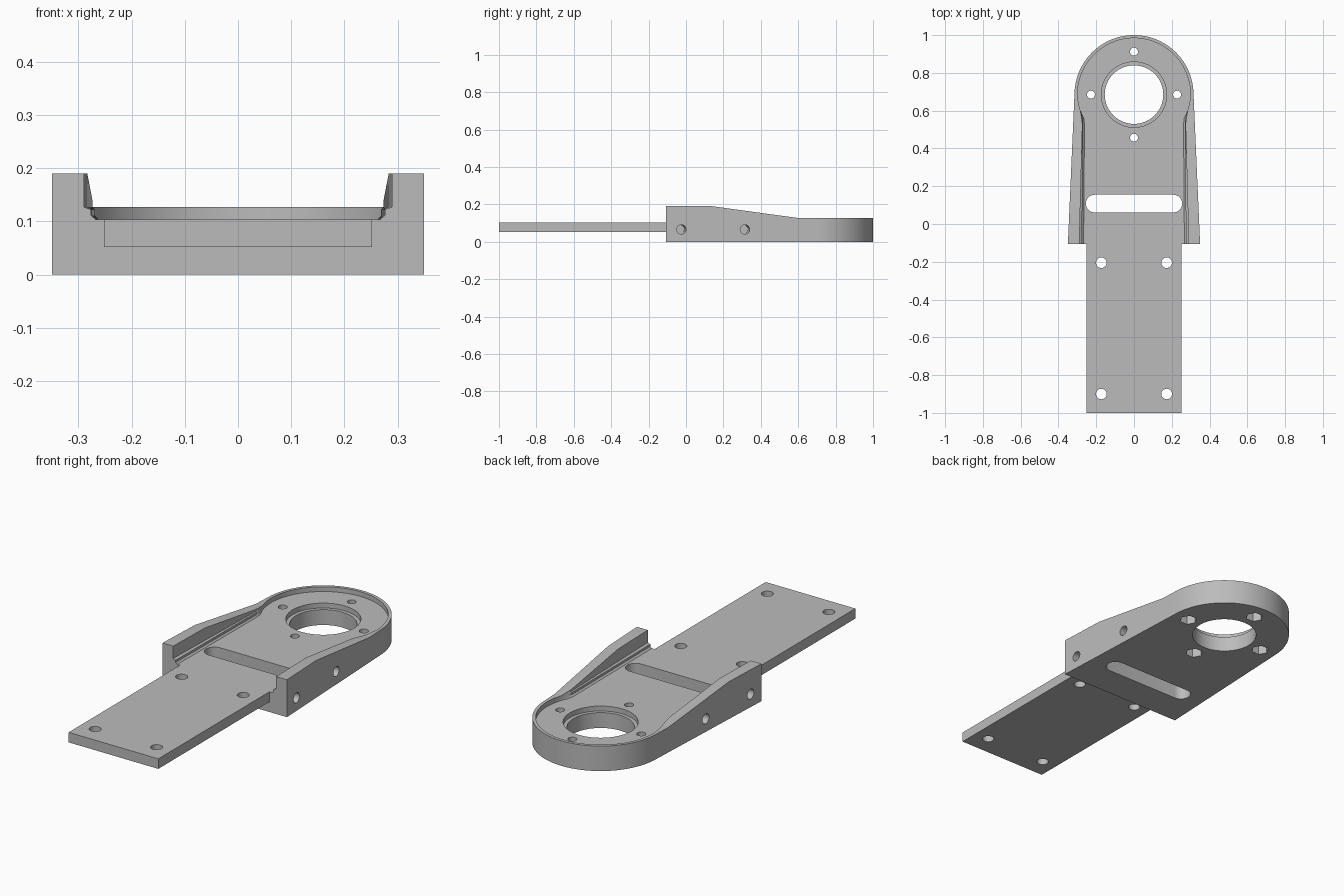
import bpy, bmesh, math
from mathutils import Matrix, Vector

cube = bpy.data.objects.get("Cube")
if cube:
    bpy.data.objects.remove(cube, do_unlink=True)

grey = bpy.data.materials.new("plain grey")
grey.use_nodes = True
colour = (0.5, 0.5, 0.5, 1)
grey.diffuse_color = colour
grey.node_tree.nodes["Principled BSDF"].inputs["Base Color"].default_value = colour

FRONT, FLOOR, HEAD_Y, HEAD_R = -0.107, 0.103, 0.685, 0.315


def loft(name, rings, matrix=Matrix()):
    """Closed solid through rings of (outline, height)."""
    bm = bmesh.new()
    loops = [[bm.verts.new((x, y, z)) for x, y in pts] for pts, z in rings]
    bm.faces.new(loops[0])
    bm.faces.new(loops[-1])
    for low, high in zip(loops, loops[1:]):
        for i in range(len(low)):
            j = (i + 1) % len(low)
            bm.faces.new((low[i], low[j], high[j], high[i]))
    bmesh.ops.recalc_face_normals(bm, faces=bm.faces)
    bm.transform(matrix)
    mesh = bpy.data.meshes.new(name)
    bm.to_mesh(mesh)
    bm.free()
    obj = bpy.data.objects.new(name, mesh)
    bpy.context.collection.objects.link(obj)
    mesh.materials.append(grey)
    return obj


def prism(name, pts, z0, z1, matrix=Matrix()):
    return loft(name, [(pts, z0), (pts, z1)], matrix)


def arc(cx, cy, r, start, end, steps):
    angles = [math.radians(start + (end - start) * i / steps) for i in range(steps + 1)]
    return [(cx + r * math.cos(a), cy + r * math.sin(a)) for a in angles]


def circle(cx, cy, r, sides=32):
    return arc(cx, cy, r, 0, 360, sides)[:-1]


def combine(target, tools, operation="DIFFERENCE"):
    """Apply boolean tools to the target, then discard them."""
    for tool in tools:
        mod = target.modifiers.new("cut", "BOOLEAN")
        mod.operation, mod.solver, mod.object = operation, "EXACT", tool
        tool.hide_render = True
    graph = bpy.context.evaluated_depsgraph_get()
    mesh = bpy.data.meshes.new_from_object(target.evaluated_get(graph))
    target.modifiers.clear()
    target.data = mesh
    for tool in tools:
        bpy.data.objects.remove(tool, do_unlink=True)


def pocket_outline(front_x, neck_x):
    """Open-fronted pocket: straight walls, a neck, and a round head."""
    right = [(front_x, -0.12), (neck_x, 0.53), (neck_x + 0.004, 0.56),
             (0.284, 0.6), (0.294, 0.64)]
    left = [(-x, y) for x, y in reversed(right)]
    return right + arc(0, HEAD_Y, 0.299, 0, 180, 64) + left


# Tapered body with a round head, trimmed by its side profile
outline = [(-0.35, FRONT), (0.35, FRONT)] + arc(0, HEAD_Y, HEAD_R, 2.5, 177.5, 72)
body = prism("mount_body", outline, 0, 0.3)
profile = [(FRONT - 0.1, -0.1), (1.1, -0.1), (1.1, 0.127), (0.6, 0.127),
           (0.14, 0.19), (FRONT - 0.1, 0.19)]
side_axes = Matrix(((0, 0, 1, 0), (1, 0, 0, 0), (0, 1, 0, 0), (0, 0, 0, 1)))
combine(body, [prism("side_trim", profile, -0.5, 0.5, side_axes)], "INTERSECT")

# Recessed floor with stepped side walls
wide = pocket_outline(0.29, 0.273)
narrow = pocket_outline(0.276, 0.269)
base = pocket_outline(0.267, 0.262)
cutters = [loft("pocket", [(base, FLOOR), (narrow, 0.111), (narrow, 0.122),
                           (wide, 0.127), (wide, 0.4)])]

# Central bore and its shallow counterbore
cutters.append(prism("bore", circle(0, HEAD_Y, 0.155, 64), -0.1, 0.4))
cutters.append(prism("counterbore", circle(0, HEAD_Y, 0.173, 64), 0.078, 0.4))

# Screw holes around the bore with hexagonal nut recesses underneath
for x, y in circle(0, HEAD_Y, 0.228, 4):
    cutters.append(prism("screw_hole", circle(x, y, 0.021, 24), -0.1, 0.4))
    cutters.append(prism("nut_recess", circle(x, y, 0.042, 6), -0.1, 0.05))

# Cross slot
slot = arc(0.208, 0.108, 0.047, -90, 90, 16) + arc(-0.208, 0.108, 0.047, 90, 270, 16)
cutters.append(prism("cross_slot", slot, -0.1, 0.4))

# Blind holes square to the tapered sides
for side in (-1, 1):
    for y in (-0.025, 0.315):
        direction = Vector((side, 0.044, 0))
        turn = direction.to_track_quat("Z", "Y").to_matrix().to_4x4()
        place = Matrix.Translation((side * 0.335, y, 0.066)) @ turn
        cutters.append(prism("side_hole", circle(0, 0, 0.025, 24), -0.2, 0.1, place))
combine(body, cutters)

# Long flat plate, flush with the recessed floor
plate = prism("base_plate", [(-0.252, -1), (0.252, -1), (0.252, FRONT), (-0.252, FRONT)],
              0.052, FLOOR)
combine(plate, [prism("plate_hole", circle(x, y, 0.028), -0.1, 0.4)
                for x in (-0.173, 0.173) for y in (-0.205, -0.9)])

# Smooth the round walls and keep the edges sharp
bpy.ops.object.select_all(action="DESELECT")
for part in (body, plate):
    part.select_set(True)
bpy.context.view_layer.objects.active = body
bpy.ops.object.shade_smooth_by_angle(angle=math.radians(25))
